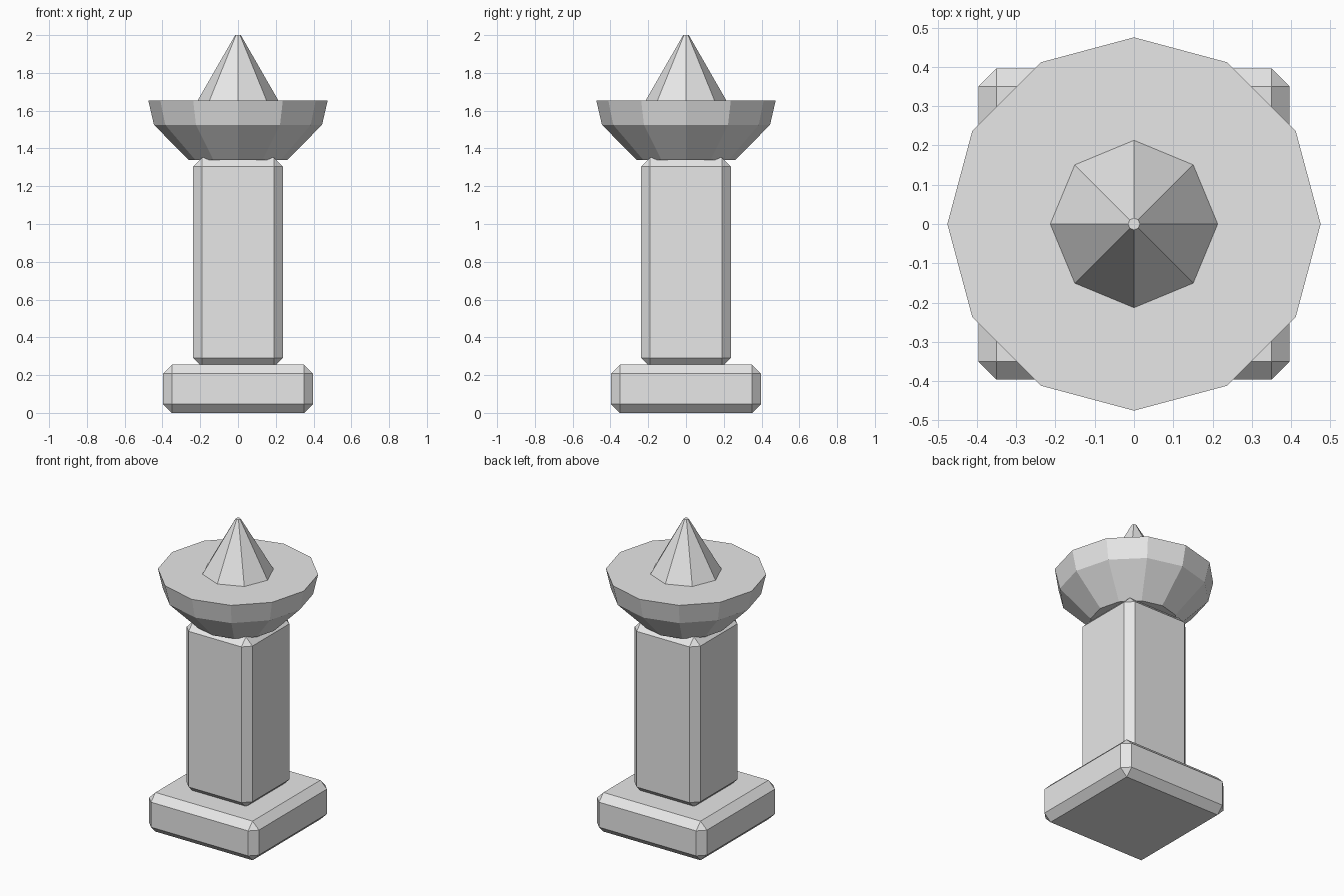
import bpy
import math

cube = bpy.data.objects.get("Cube")
if cube:
    bpy.data.objects.remove(cube, do_unlink=True)

# Single stone colour
stone = bpy.data.materials.new("light_grey_stone")
stone.use_nodes = True
COLOUR = (0.8, 0.8, 0.8, 1)
stone.diffuse_color = COLOUR
stone.node_tree.nodes["Principled BSDF"].inputs["Base Color"].default_value = COLOUR


def add_mesh(name, verts, faces):
    mesh = bpy.data.meshes.new(name)
    mesh.from_pydata(verts, [], faces)
    mesh.materials.append(stone)
    obj = bpy.data.objects.new(name, mesh)
    bpy.context.collection.objects.link(obj)
    return obj


def lathe(name, sides, profile):
    """Closed faceted solid from (radius, height) rings, bottom to top."""
    verts = [(r * math.cos(math.tau * i / sides), r * math.sin(math.tau * i / sides), z)
             for r, z in profile for i in range(sides)]
    faces = [tuple(reversed(range(sides)))]
    for ring in range(len(profile) - 1):
        a, b = ring * sides, (ring + 1) * sides
        for i in range(sides):
            j = (i + 1) % sides
            faces.append((a + i, a + j, b + j, b + i))
    faces.append(tuple(range(len(verts) - sides, len(verts))))
    return add_mesh(name, verts, faces)


def chamfered_block(name, half, bottom, top, chamfer):
    """Square block with every edge cut by a flat chamfer."""
    bpy.ops.mesh.primitive_cube_add(size=1, location=(0, 0, (bottom + top) / 2))
    obj = bpy.context.object
    obj.name = name
    obj.scale = (2 * half, 2 * half, top - bottom)
    bpy.ops.object.transform_apply(location=False, rotation=False, scale=True)
    obj.data.materials.append(stone)
    bevel = obj.modifiers.new("chamfer", "BEVEL")
    bevel.width = chamfer
    bevel.segments = 1
    return obj


# Square foot and column
chamfered_block("base", 0.396, 0, 0.255, 0.046)
chamfered_block("column", 0.237, 0.243, 1.352, 0.047)

# Flared twelve-sided bowl and the eight-sided spike on it
lathe("bowl", 12, [(0.26, 1.338), (0.445, 1.525), (0.475, 1.655)])
lathe("spike", 8, [(0.213, 1.655), (0.015, 2.0)])
